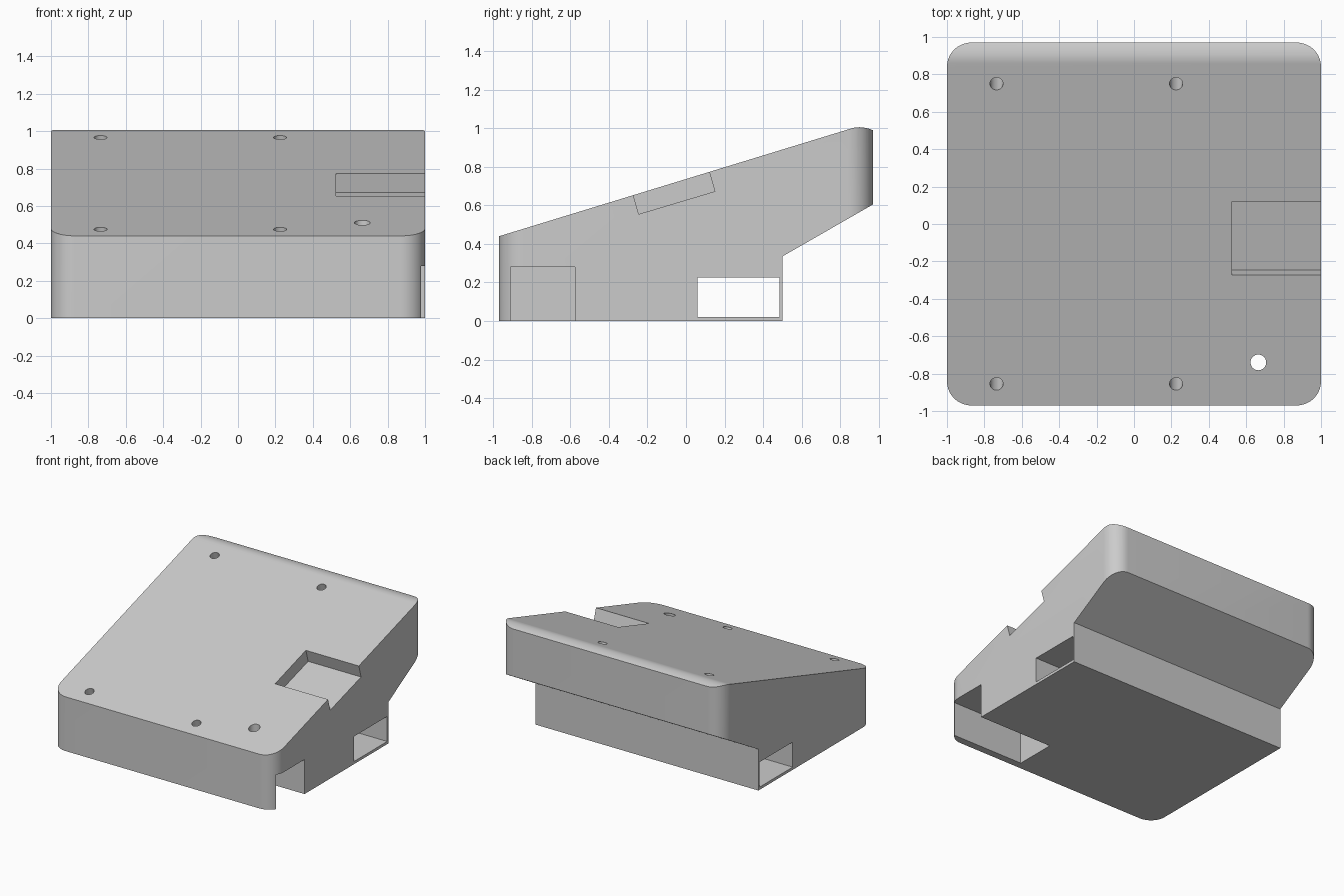
import bpy, bmesh, math
from mathutils import Matrix, Vector

cube = bpy.data.objects.get("Cube")
if cube:
    bpy.data.objects.remove(cube, do_unlink=True)

SLOPE = 0.306
TILT = math.atan(SLOPE)


def top_z(y):
    return 0.44 + SLOPE * (y + 0.97)


def add_object(name, bm):
    bmesh.ops.recalc_face_normals(bm, faces=bm.faces)
    mesh = bpy.data.meshes.new(name)
    bm.to_mesh(mesh)
    bm.free()
    obj = bpy.data.objects.new(name, mesh)
    bpy.context.collection.objects.link(obj)
    return obj


def prism(name, points, lo, hi, along_x=True):
    """Extrude a YZ outline along x, or an XY outline along z."""
    bm = bmesh.new()
    place = (lambda a, b: (lo, a, b)) if along_x else (lambda a, b: (a, b, lo))
    face = bm.faces.new([bm.verts.new(place(a, b)) for a, b in points])
    out = bmesh.ops.extrude_face_region(bm, geom=[face])
    move = Vector((hi - lo, 0, 0)) if along_x else Vector((0, 0, hi - lo))
    bmesh.ops.translate(bm, vec=move, verts=[v for v in out["geom"] if isinstance(v, bmesh.types.BMVert)])
    return add_object(name, bm)


def box_outline(a0, a1, b0, b1):
    return [(a0, b0), (a1, b0), (a1, b1), (a0, b1)]


def rod(name, centre, radius, length, tilt=0):
    bm = bmesh.new()
    matrix = Matrix.Translation(centre) @ Matrix.Rotation(tilt, 4, "X")
    bmesh.ops.create_cone(bm, cap_ends=True, segments=32, radius1=radius,
                          radius2=radius, depth=length, matrix=matrix)
    return add_object(name, bm)


def carve(target, cutter, operation="DIFFERENCE"):
    cutter.hide_render = True
    mod = target.modifiers.new("carve", "BOOLEAN")
    mod.operation, mod.object, mod.solver = operation, cutter, "EXACT"
    graph = bpy.context.evaluated_depsgraph_get()
    mesh = bpy.data.meshes.new_from_object(target.evaluated_get(graph))
    target.modifiers.clear()
    target.data = mesh
    bpy.data.objects.remove(cutter, do_unlink=True)


# Sloped body with a gently rolled rear top edge
start, control, end = Vector((0.86, top_z(0.86))), Vector((0.91, 1.015)), Vector((0.97, 0.99))
roll = [start * (1 - t) ** 2 + control * 2 * t * (1 - t) + end * t * t
        for t in (i / 10 for i in range(11))]
outline = [(-0.97, 0), (0.5, 0), (0.5, 0.335), (0.97, 0.605)]
outline += [tuple(p) for p in reversed(roll)] + [(-0.97, 0.44)]
body = prism("wedge_housing", outline, -1.1, 1.1)

# Rounded plan corners
R = 0.13
plan = []
for k, (sx, sy) in enumerate([(1, 1), (-1, 1), (-1, -1), (1, -1)]):
    for i in range(13):
        a = math.radians(90 * k + 7.5 * i)
        plan.append((sx * (1 - R) + R * math.cos(a), sy * (0.97 - R) + R * math.sin(a)))
carve(body, prism("plan_trim", plan, -0.2, 1.3, False), "INTERSECT")

# Cross slot near the rear and open pocket under the front right corner
carve(body, prism("cross_slot", box_outline(0.06, 0.485, 0.022, 0.225), -1.2, 1.2))
carve(body, prism("corner_pocket", box_outline(-0.91, -0.575, -0.1, 0.28), 0.335, 1.2))

# Tilted recess in the top, open to the right side
recess = [(-0.245, 0.555), (0.15, 0.673), (0.09, 0.88), (-0.305, 0.76)]
carve(body, prism("top_recess", recess, 0.525, 1.2))

# Through hole into the pocket, and four screw holes square to the slope
carve(body, rod("cable_hole", (0.665, -0.74, 0.5), 0.042, 0.6))
for x in (-0.735, 0.225):
    for y in (-0.855, 0.75):
        carve(body, rod("screw_hole", (x, y, top_z(y)), 0.035, 0.6, TILT))

# Single plain material
grey = bpy.data.materials.new("light_grey")
grey.use_nodes = True
colour = (0.6, 0.6, 0.6, 1)
grey.diffuse_color = colour
grey.node_tree.nodes["Principled BSDF"].inputs["Base Color"].default_value = colour
body.data.materials.clear()
body.data.materials.append(grey)
for face in body.data.polygons:
    face.material_index = 0

bpy.ops.object.select_all(action="DESELECT")
body.select_set(True)
bpy.context.view_layer.objects.active = body
bpy.ops.object.shade_smooth_by_angle(angle=math.radians(25))
